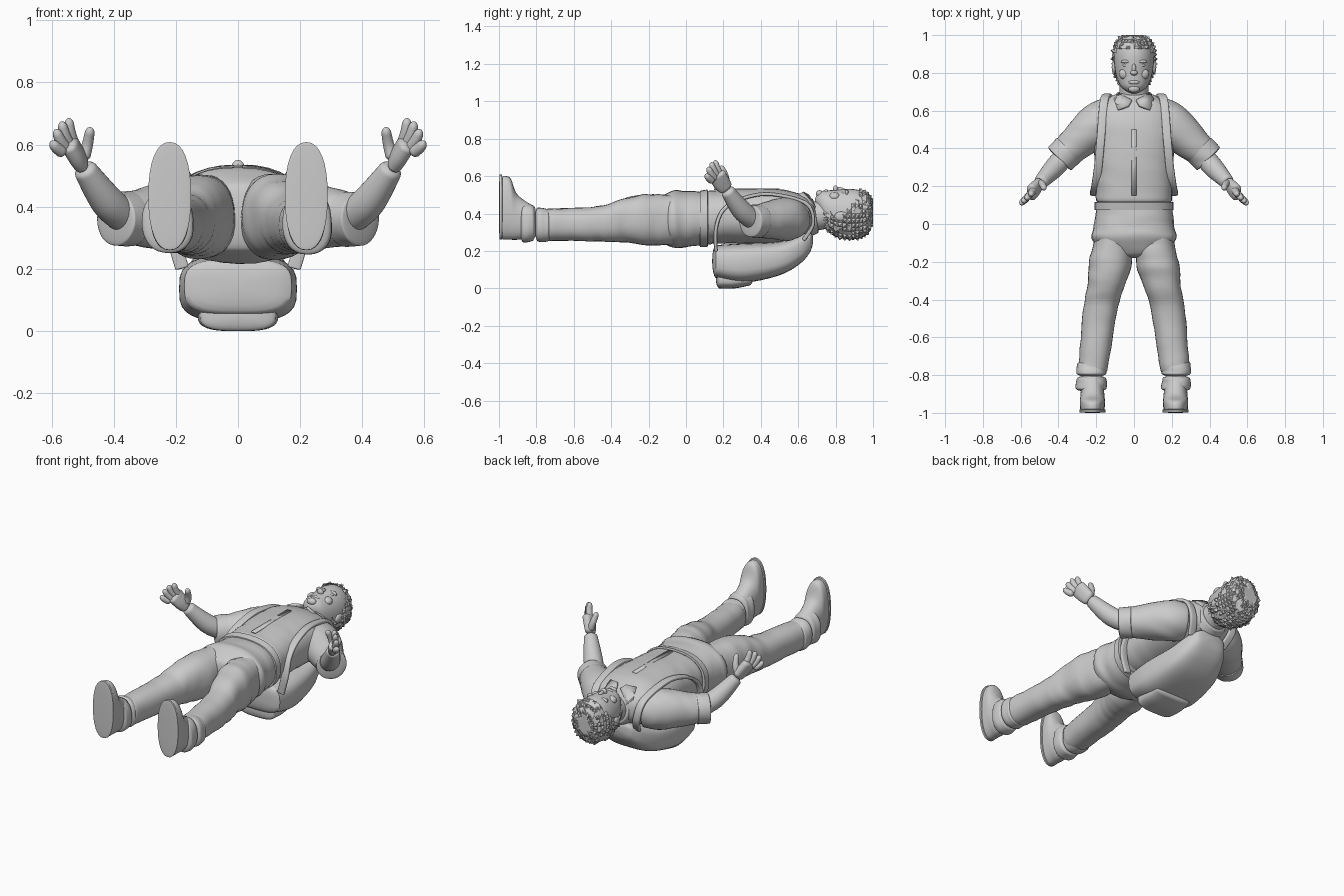
import bpy, bmesh, math, random
from mathutils import Vector, Matrix, noise

random.seed(4)
cube = bpy.data.objects.get("Cube")
if cube:
    bpy.data.objects.remove(cube)

grey = bpy.data.materials.new("plain_grey")
grey.use_nodes = True
COLOUR = (.6, .6, .6, 1)
grey.diffuse_color = COLOUR
grey.node_tree.nodes["Principled BSDF"].inputs["Base Color"].default_value = COLOUR
X_AXIS = Vector((1, 0, 0))
Y_AXIS = Vector((0, 1, 0))
SIDES = ((1, "left"), (-1, "right"))


def finish(name, bm, angle=50):
    bmesh.ops.recalc_face_normals(bm, faces=bm.faces)
    mesh = bpy.data.meshes.new(name)
    bm.to_mesh(mesh)
    bm.free()
    mesh.materials.append(grey)
    mesh.shade_smooth()
    mesh.set_sharp_from_angle(angle=math.radians(angle))
    obj = bpy.data.objects.new(name, mesh)
    bpy.context.collection.objects.link(obj)
    return obj


def resample(rows, count):
    # Smooth curve through the rows, with samples crowded towards both ends
    last = len(rows) - 1
    for k in range(count + 1):
        place = last * (1 - math.cos(math.pi * k / count)) / 2
        i = min(int(place), last - 1)
        t = place - i
        near = [rows[max(0, min(last, i + j))] for j in (-1, 0, 1, 2)]
        yield [b + t / 2 * (c - a + t * (2 * a - 5 * b + 4 * c - d + t * (3 * (b - c) + d - a)))
               for a, b, c, d in zip(*near)]


def loft(rows, tilt=False, power=2, cap=.02, wrinkle=0, count=36, sides=32):
    # Each row holds the centre, half width and half depth of a section
    bm = bmesh.new()
    rows = list(resample(rows, count))
    centres = [Vector(row[:3]) for row in rows]
    rings = []
    for i, (centre, row) in enumerate(zip(centres, rows)):
        along = Y_AXIS
        if tilt:
            along = (centres[min(i + 1, count)] - centres[max(i - 1, 0)]).normalized()
        across = (X_AXIS - along * X_AXIS.dot(along)).normalized()
        up = across.cross(along)
        # Round the ends off over the cap length
        end = min((centre - centres[0]).length, (centre - centres[-1]).length)
        scale = max(.02, math.sqrt(1 - max(0, 1 - end / cap) ** 2))
        ring = []
        for k in range(sides):
            angle = math.tau * k / sides
            u, v = (math.copysign(abs(f) ** (2 / power), f) for f in (math.cos(angle), math.sin(angle)))
            arm = scale * (across * u * row[3] + up * v * row[4])
            point = centre + arm
            fold = noise.noise(Vector((point.x * 7 + point.y * 8, point.y * 20, point.z * 7)))
            ring.append(bm.verts.new(point + arm * wrinkle * fold))
        rings.append(ring)
    for low, high in zip(rings, rings[1:]):
        for k in range(sides):
            bm.faces.new((low[k - 1], low[k], high[k], high[k - 1]))
    bm.faces.new(rings[0])
    bm.faces.new(rings[-1])
    return bm


def trunk(profile, x=0):
    # Profile of y, half width, lowest z and highest z
    return [(x, y, (low + high) / 2, half, (high - low) / 2) for y, half, low, high in profile]


def limb(name, side, points, widths, flat=1, **options):
    rows = [(side * p[0], p[1], p[2], w * flat, w) for p, w in zip(points, widths)]
    return finish(name, loft(rows, tilt=True, **options))


def ball(name, centre, radii):
    bm = bmesh.new()
    place = Matrix.Translation(centre) @ Matrix.Diagonal((*radii, 1))
    bmesh.ops.create_uvsphere(bm, u_segments=20, v_segments=12, radius=1, matrix=place)
    return finish(name, bm)


def plate(name, points, thick):
    bm = bmesh.new()
    bm.faces.new([bm.verts.new(p) for p in points])
    mod = finish(name, bm).modifiers.new("thickness", "SOLIDIFY")
    mod.thickness = thick
    mod.offset = 0


# Shirt, trouser seat and waistband
shirt = [(.1, .2, .24, .52), (.3, .207, .24, .532), (.5, .216, .245, .53), (.62, .19, .28, .5), (.7, .08, .33, .45)]
finish("shirt", loft(trunk(shirt), power=2.4, wrinkle=.025))
seat = [(.16, .19, .24, .51), (0, .21, .22, .52), (-.08, .22, .22, .52), (-.18, .14, .27, .46)]
finish("trouser_seat", loft(trunk(seat), power=2.4, wrinkle=.03))
finish("waistband", loft(trunk([(.07, .21, .22, .52), (.12, .21, .22, .53)]), power=2.4, cap=.005))
plate("shirt_placket", [(x, y, .53) for x, y in ((-.014, .15), (.014, .15), (.014, .5), (-.014, .5))], .008)

# Neck and collar
limb("neck", 1, [(0, .6, .37), (0, .77, .4)], [.08, .076])
limb("collar_band", 1, [(0, .64, .38), (0, .7, .39)], [.11, .09], cap=.01)

# Head and face
head = trunk([(.69, .05, .42, .52), (.78, .093, .3, .525), (.9, .106, .27, .53), (1, .08, .31, .5)])
finish("head", loft(head, cap=.06))
ball("nose_bridge", (0, .82, .525), (.012, .03, .016))
ball("nose_tip", (0, .8, .53), (.02, .014, .02))
ball("mouth", (0, .75, .515), (.03, .012, .014))
ball("chin", (0, .715, .505), (.03, .02, .02))
for s, side in SIDES:
    ball(side + "_eye", (s * .04, .84, .505), (.02, .01, .014))
    ball(side + "_brow", (s * .04, .86, .51), (.03, .01, .017))
    ball(side + "_cheek", (s * .05, .795, .49), (.03, .03, .024))
    ball(side + "_ear", (s * .105, .83, .385), (.013, .036, .025))

# Hair: crown and back of the head, puffed out and spiked
bm = loft(head, cap=.06, count=26)
bmesh.ops.recalc_face_normals(bm, faces=bm.faces)
middle = Vector((0, .87, .4))
bald = []
for face in bm.faces:
    c = face.calc_center_median()
    if c.y < .75 or (c.y < .92 and c.z > .4 + max(0, c.y - .85)):
        bald.append(face)
bmesh.ops.delete(bm, geom=bald, context="FACES")
for vert in bm.verts:
    vert.co += (vert.co - middle).normalized() * (.008 + .01 * noise.noise(vert.co * 40))
for face in list(bm.faces):
    out = (face.calc_center_median() - middle).normalized()
    tip = bmesh.ops.poke(bm, faces=[face])["verts"][0]
    tip.co += out * random.uniform(0, .015) + X_AXIS * random.uniform(-.006, .006)
for vert in bm.verts:
    vert.co.y = min(vert.co.y, 1)
finish("hair", bm, 35)

# Backpack and its pocket
pack = [(.14, .17, .06, .23), (.3, .19, .03, .24), (.5, .17, .07, .25), (.62, .13, .14, .29), (.68, .08, .22, .3)]
finish("backpack", loft(trunk(pack), power=3.2))
finish("backpack_pocket", loft(trunk([(.16, .12, 0, .1), (.26, .13, 0, .1), (.36, .12, .02, .1)]), power=3))

strap = [(.11, .63, .26), (.14, .68, .35), (.16, .64, .456), (.176, .45, .504), (.19, .3, .48),
         (.204, .2, .42), (.21, .16, .32), (.18, .16, .2)]
sleeve = [(.1, .58, .37), (.2, .52, .37), (.37, .37, .36)]
forearm = [(.35, .38, .355), (.42, .3, .415), (.5, .215, .53)]
palm = [(.497, .22, .525), (.52, .19, .565), (.55, .16, .615)]
thumb = [(.5, .215, .55), (.485, .21, .6), (.475, .185, .655)]
index_base, index_tip = Vector((.53, .185, .6)), Vector((.545, .155, .685))
little_base, little_tip = Vector((.56, .145, .57)), Vector((.602, .105, .61))
knuckle_arch = Vector((.005, -.005, .016))

for s, side in SIDES:
    limb(side + "_strap", s, strap, [.01] * len(strap), flat=2.2, power=4, cap=.005, count=60)

    # Trouser leg with bunched hem rolls
    leg = [(s * .1, -.02, .37, .09, .13), (s * .123, -.2, .366, .114, .135), (s * .15, -.33, .364, .1, .117),
           (s * .182, -.47, .345, .09, .094), (s * .22, -.8, .34, .077, .083)]
    finish(side + "_trouser_leg", loft(leg, power=2.3, wrinkle=.06))
    for part, y, top in (("upper", -.77, .43), ("lower", -.85, .45)):
        roll = [(y + .05, .072, .26, top - .015), (y, .081, .247, top), (y - .04, .074, .255, top + .005)]
        finish(f"{side}_{part}_hem_roll", loft(trunk(roll, s * .224), power=2.3, wrinkle=.09))

    # Shoe and sole
    shoe = [(-.99, .064, .26, .6), (-.94, .066, .26, .59), (-.9, .063, .26, .5), (-.8, .055, .27, .43)]
    finish(side + "_shoe", loft(trunk(shoe, s * .22), power=2.3, cap=.01))
    sole = [(-1, .069, .26, .608), (-.98, .069, .26, .608)]
    finish(side + "_sole", loft(trunk(sole, s * .22), power=2.3, cap=.004))

    # Collar flap
    flap = [(.012, .655, .495), (.03, .625, .512), (.085, .603, .502), (.105, .66, .452), (.08, .69, .43)]
    plate(side + "_collar_flap", [(s * x, y, z) for x, y, z in flap], .014)

    # Sleeve, rolled cuff and forearm
    limb(side + "_sleeve", s, sleeve, [.1, .115, .08], wrinkle=.05)
    limb(side + "_cuff", s, [(.34, .4, .36), (.4, .34, .36)], [.088, .086], cap=.01, wrinkle=.04)
    limb(side + "_forearm", s, forearm, [.052, .054, .036])

    # Palm, thumb and four fingers
    limb(side + "_palm", s, palm, [.036, .046, .048], flat=.6, power=2.4)
    limb(side + "_thumb", s, thumb, [.022, .018, .015])
    for k, name in enumerate(("index", "middle", "ring", "little")):
        base = index_base.lerp(little_base, k / 3)
        tip = index_tip.lerp(little_tip, k / 3) + knuckle_arch * math.sin(math.pi * k / 3)
        bend = base.lerp(tip, .5) + Vector((.004, -.004, 0))
        limb(f"{side}_{name}_finger", s, [base, bend, tip], [.02, .018, .014], sides=16)
